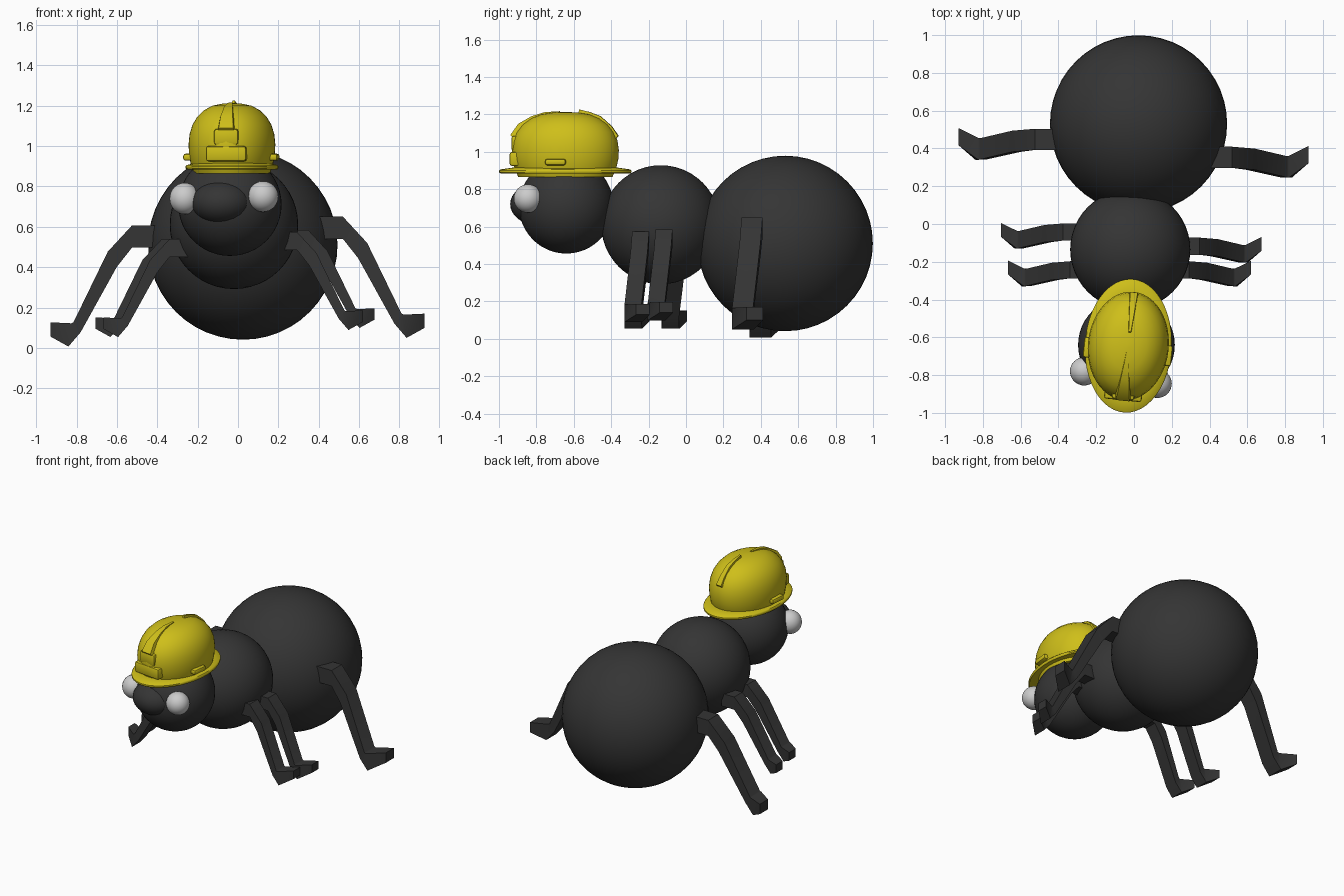
import bpy, bmesh
from math import radians, sin, cos, pi
from mathutils import Matrix

if "Cube" in bpy.data.objects:
    bpy.data.objects.remove(bpy.data.objects["Cube"])


def material(name, rgb):
    m = bpy.data.materials.new(name)
    m.diffuse_color = (*rgb, 1)
    m.use_nodes = True
    m.node_tree.nodes["Principled BSDF"].inputs["Base Color"].default_value = m.diffuse_color
    return m


BLACK = material("black", (0.035, 0.035, 0.035))
WHITE = material("white", (0.65, 0.65, 0.65))
YELLOW = material("yellow", (0.62, 0.52, 0.01))


def finish(name, bm, mat, angle=40, spin=None):
    """Turn a bmesh into a smooth-by-angle object; spin turns it about the head axis."""
    bmesh.ops.recalc_face_normals(bm, faces=bm.faces)
    if spin is not None:
        axis = Matrix.Translation((-0.03, -0.645, 0))
        bm.transform(axis @ Matrix.Rotation(radians(spin), 4, 'Z'))
    me = bpy.data.meshes.new(name)
    bm.to_mesh(me)
    bm.free()
    me.shade_smooth()
    me.set_sharp_from_angle(angle=radians(angle))
    me.materials.append(mat)
    ob = bpy.data.objects.new(name, me)
    bpy.context.collection.objects.link(ob)
    return ob


def ball(name, centre, radii, mat, seg=48):
    bm = bmesh.new()
    bmesh.ops.create_uvsphere(bm, u_segments=seg, v_segments=seg // 2, radius=1)
    bm.transform(Matrix.Translation(centre) @ Matrix.Diagonal((*radii, 1)))
    return finish(name, bm, mat)


def loft(bm, rings, closed=True):
    """Skin a list of equal-length point rings and cap both ends."""
    vs = [[bm.verts.new(p) for p in r] for r in rings]
    n = len(vs[0])
    for a, b in zip(vs, vs[1:]):
        for i in range(n):
            j = (i + 1) % n
            bm.faces.new((a[i], a[j], b[j], b[i]))
    bm.faces.new(vs[0])
    bm.faces.new(vs[-1])


def lathe(name, profile, rx, ry, spin, seg=48):
    bm = bmesh.new()
    loft(bm, [[(rx * r * cos(2 * pi * i / seg), ry * r * sin(2 * pi * i / seg), z)
               for i in range(seg)] for r, z in profile])
    return finish(name, bm, YELLOW, 40, spin)


def block(name, centre, size, bevel=0.012):
    bm = bmesh.new()
    bmesh.ops.create_cube(bm, size=1)
    bm.transform(Matrix.Translation(centre) @ Matrix.Diagonal((*size, 1)))
    bmesh.ops.bevel(bm, geom=bm.edges[:], offset=bevel, segments=2, affect='EDGES', profile=0.5)
    return finish(name, bm, YELLOW, 40, -6)


# body
ball("abdomen", (0.024, 0.53, 0.51), (0.469, 0.469, 0.469), BLACK)
ball("thorax", (-0.02, -0.135, 0.61), (0.318, 0.318, 0.318), BLACK)
ball("head", (-0.04, -0.64, 0.71), (0.256, 0.253, 0.254), BLACK)
ball("snout", (-0.08, -0.80, 0.72), (0.15, 0.14, 0.11), BLACK, 32)
ball("left_eye", (-0.264, -0.78, 0.74), (0.075, 0.075, 0.078), WHITE, 32)
ball("right_eye", (0.124, -0.845, 0.75), (0.076, 0.076, 0.076), WHITE, 32)

# legs: x top, z top, x bottom, z bottom, y centre, half width
LEG = [(0.40, 0.65, 0.40, 0.54, 0.355, 0.056),
       (0.52, 0.65, 0.52, 0.54, 0.355, 0.056),
       (0.64, 0.52, 0.595, 0.445, 0.345, 0.056),
       (0.81, 0.17, 0.775, 0.12, 0.305, 0.056),
       (0.82, 0.165, 0.835, 0.05, 0.305, 0.058),
       (0.925, 0.17, 0.925, 0.10, 0.37, 0.045)]


def leg(name, side, tip, y0, top, s):
    def place(x, y, z):
        return (side * (tip - (0.925 - x) * s), y0 + (y - 0.247) * s, top + (z - 0.65) * s)
    bm = bmesh.new()
    loft(bm, [[place(xt, y - w, zt), place(xt, y + w, zt), place(xb, y + w, zb), place(xb, y - w, zb)]
              for xt, zt, xb, zb, y, w in LEG])
    return finish(name, bm, BLACK, 46)


leg("rear_leg_right", 1, 0.925, 0.245, 0.65, 1)
leg("rear_leg_left", -1, 0.93, 0.34, 0.607, 1)
leg("middle_leg_right", 1, 0.675, -0.205, 0.585, 0.81)
leg("middle_leg_left", -1, 0.705, -0.13, 0.54, 0.81)
leg("front_leg_right", 1, 0.62, -0.33, 0.575, 0.81)
leg("front_leg_left", -1, 0.667, -0.33, 0.54, 0.81)

# helmet shell and brim
lathe("helmet_shell", [(0.88, 0.865), (0.95, 0.91), (0.99, 0.96), (1.0, 1.01), (0.975, 1.06),
                       (0.91, 1.105), (0.80, 1.145), (0.64, 1.178), (0.45, 1.2),
                       (0.22, 1.21), (0.03, 1.213)], 0.214, 0.287, -6)
lathe("helmet_brim", [(0.8, 0.885), (0.98, 0.884), (1.0, 0.89), (1.0, 0.9), (0.98, 0.906),
                      (0.8, 0.915)], 0.23, 0.354, -3)


# crown ridges: y offset from helmet centre, z, half width
def ridge(name, path):
    bm = bmesh.new()
    loft(bm, [[(-w, y, z), (w, y, z), (w * 1.5, y * 0.85, z - 0.05), (-w * 1.5, y * 0.85, z - 0.05)]
              for y, z, w in path])
    return finish(name, bm, YELLOW, 40, -6)


ridge("front_ridge", [(-0.292, 1.09, 0.036), (-0.25, 1.15, 0.03), (-0.18, 1.19, 0.022),
                      (-0.11, 1.212, 0.014), (-0.03, 1.217, 0.006)])
ridge("back_ridge", [(0.075, 1.226, 0.006), (0.13, 1.213, 0.01), (0.19, 1.19, 0.014),
                     (0.25, 1.136, 0.018), (0.285, 1.085, 0.02)])

# front mount and side slots
block("front_mount_upper", (0, -0.255, 1.045), (0.12, 0.06, 0.08))
block("front_mount_lower", (0, -0.25, 0.962), (0.2, 0.08, 0.075))
for side, label in ((-1, "left"), (1, "right")):
    block("side_slot_" + label, (side * 0.205, -0.03, 0.945), (0.06, 0.11, 0.035))
